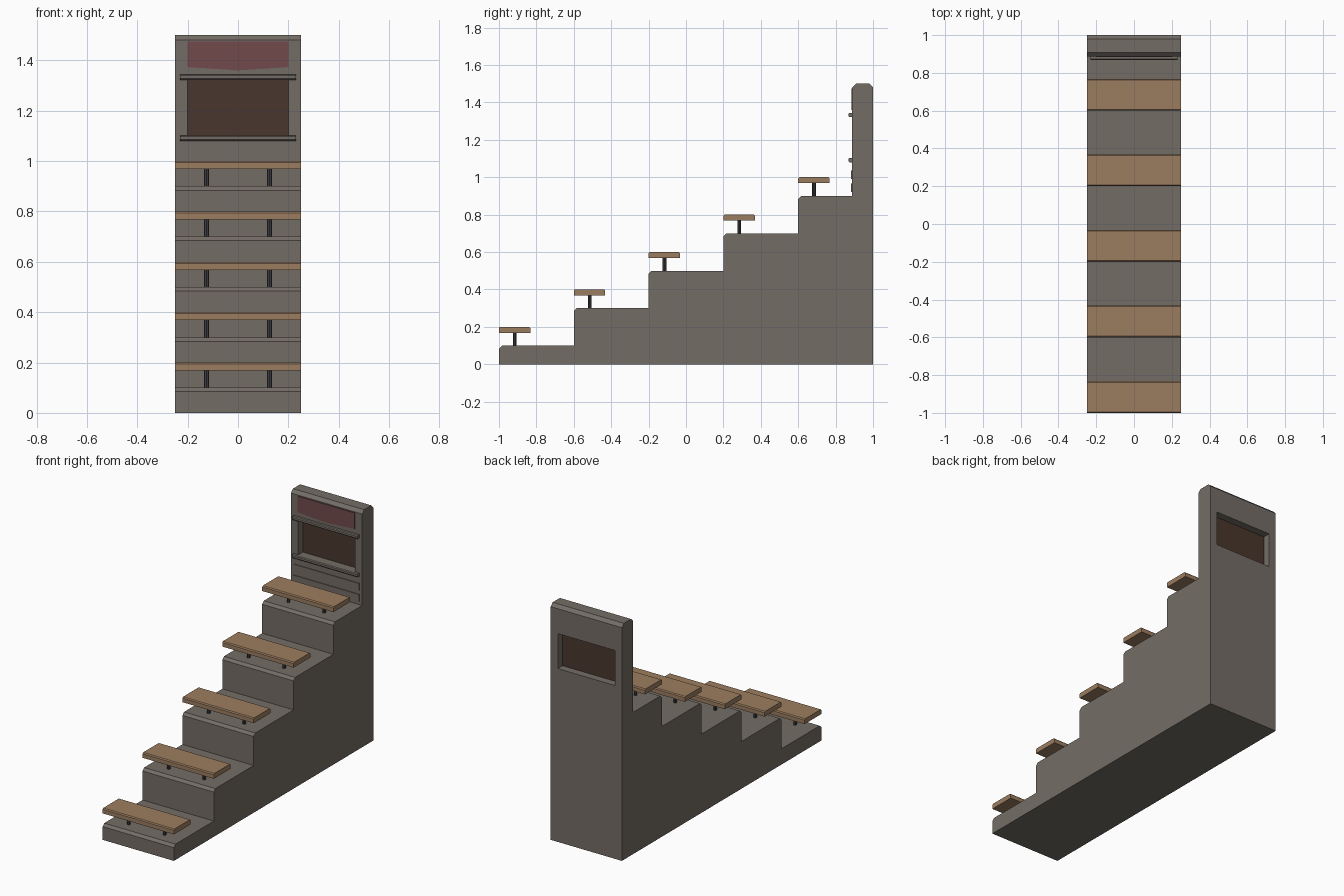
import bpy, bmesh

if "Cube" in bpy.data.objects:
    bpy.data.objects.remove(bpy.data.objects["Cube"])

def material(name, rgb):
    m = bpy.data.materials.new(name)
    m.diffuse_color = (*rgb, 1)
    m.use_nodes = True
    m.node_tree.nodes["Principled BSDF"].inputs["Base Color"].default_value = m.diffuse_color
    return m

CONCRETE = material("concrete grey", (0.175, 0.152, 0.133))
WOOD = material("bench wood", (0.33, 0.205, 0.115))
METAL = material("dark metal", (0.05, 0.047, 0.055))
RED = material("dull red", (0.165, 0.068, 0.07))
GLASS = material("dark brown pane", (0.066, 0.037, 0.026))

def finish(name, bm, mat):
    bmesh.ops.recalc_face_normals(bm, faces=bm.faces)
    me = bpy.data.meshes.new(name)
    bm.to_mesh(me)
    bm.free()
    me.materials.append(mat)
    ob = bpy.data.objects.new(name, me)
    bpy.context.collection.objects.link(ob)
    return ob

def extrude(name, points, offset, mat):
    """Closed outline of 3D points, swept along an offset."""
    bm = bmesh.new()
    face = bm.faces.new([bm.verts.new(p) for p in points])
    new = bmesh.ops.extrude_face_region(bm, geom=[face])["geom"]
    bmesh.ops.translate(bm, vec=offset,
                        verts=[v for v in new if isinstance(v, bmesh.types.BMVert)])
    return finish(name, bm, mat)

def sweep_x(name, yz, half, mat):
    return extrude(name, [(-half, y, z) for y, z in yz], (2 * half, 0, 0), mat)

def box(name, x, y, z, mat):
    yz = [(y[0], z[0]), (y[1], z[0]), (y[1], z[1]), (y[0], z[1])]
    return sweep_x(name, yz, x, mat)

# stepped stand and back wall as one side profile with chamfered noses
steps = [(-1 + 0.4 * i, 0.1 + 0.2 * i) for i in range(5)]
C = 0.016
profile = [(1, 0), (-1, 0)]
for i, (y, z) in enumerate(steps):
    if i:
        profile.append((y, z - 0.2))
    profile += [(y, z - C), (y + C, z)]
profile += [(0.888, 0.9), (0.888, 1.48), (0.908, 1.5), (0.98, 1.5), (1, 1.48)]
stand = sweep_x("stepped_stand", profile, 0.25, CONCRETE)

# window opening through the wall
cutter = box("window_cutter", 0.2, (0.8, 1.1), (1.1, 1.322), CONCRETE)
cutter.hide_render = True
mod = stand.modifiers.new("window", "BOOLEAN")
mod.operation, mod.solver, mod.object = "DIFFERENCE", "EXACT", cutter
bpy.context.view_layer.objects.active = stand
bpy.ops.object.modifier_apply(modifier=mod.name)
bpy.data.objects.remove(cutter)
box("window_pane", 0.2, (0.936, 0.952), (1.1, 1.322), GLASS)

# benches on two round posts each
for i, (y, z) in enumerate(steps, 1):
    b, t, e = z + 0.068, z + 0.1, 0.006
    sweep_x(f"bench_{i}", [(y, b), (y + 0.168, b), (y + 0.168, t - e), (y + 0.168 - e, t),
                           (y + e, t), (y, t - e)], 0.25, WOOD)
    for side, x in (("left", -0.125), ("right", 0.125)):
        bm = bmesh.new()
        bmesh.ops.create_cone(bm, cap_ends=True, segments=8, radius1=0.01,
                              radius2=0.01, depth=0.07)
        bmesh.ops.translate(bm, vec=(x, y + 0.085, z + 0.034), verts=bm.verts)
        finish(f"bench_{i}_post_{side}", bm, METAL)

# ledges above and below the window
for name, z in (("upper_ledge", 1.322), ("lower_ledge", 1.08)):
    sweep_x(name, [(0.889, z), (0.873, z), (0.868, z + 0.005), (0.868, z + 0.017),
                   (0.873, z + 0.022), (0.889, z + 0.022)], 0.23, CONCRETE)

# raised wall planks under the window
for i, z in enumerate((0.92, 0.99), 1):
    box(f"wall_plank_{i}", 0.23, (0.883, 0.889), (z, z + 0.046), CONCRETE)

# red board with a slightly pointed lower edge
extrude("red_board", [(-0.2, 0.884, 1.475), (-0.2, 0.884, 1.373), (0, 0.884, 1.36),
                      (0.2, 0.884, 1.373), (0.2, 0.884, 1.475)], (0, 0.005, 0), RED)
